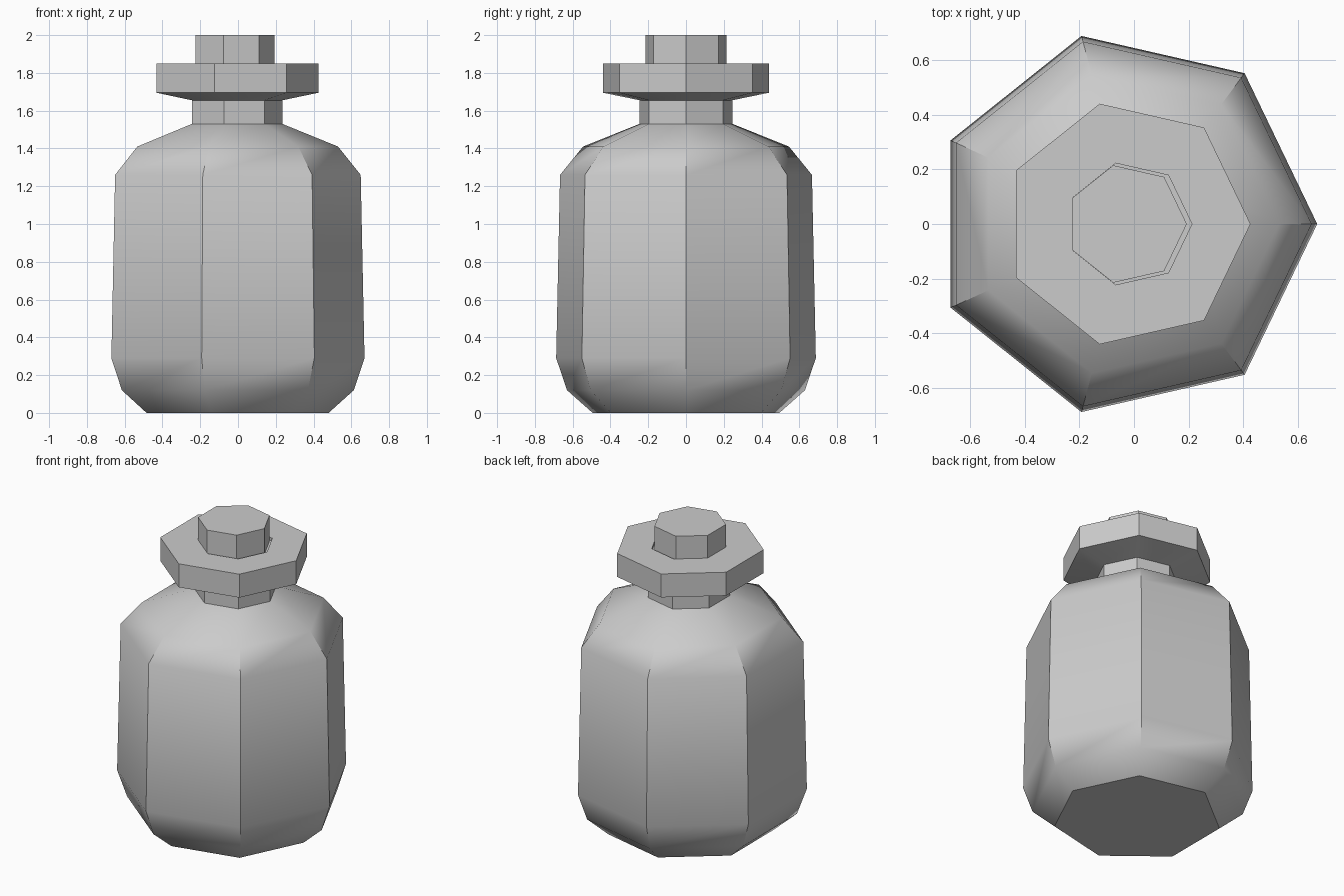
import bpy, bmesh
from math import cos, sin, tau

if "Cube" in bpy.data.objects:
    bpy.data.objects.remove(bpy.data.objects["Cube"])

SIDES = 7


def lathe(name, profile, centre):
    """Stack seven-sided rings from (radius, z) pairs and cap both ends."""
    bm = bmesh.new()
    rings = []
    for r, z in profile:
        cx = centre(r)
        rings.append([bm.verts.new((cx + r * cos(tau * i / SIDES),
                                    r * sin(tau * i / SIDES), z))
                      for i in range(SIDES)])
    for a, b in zip(rings, rings[1:]):
        for i in range(SIDES):
            j = (i + 1) % SIDES
            bm.faces.new((a[i], a[j], b[j], b[i]))
    bm.faces.new(rings[0][::-1])
    bm.faces.new(rings[-1])
    bmesh.ops.recalc_face_normals(bm, faces=bm.faces[:])
    mesh = bpy.data.meshes.new(name)
    bm.to_mesh(mesh)
    bm.free()
    obj = bpy.data.objects.new(name, mesh)
    bpy.context.collection.objects.link(obj)
    # smooth the gentle bends, keep the seven corners crisp
    bpy.ops.object.select_all(action='DESELECT')
    obj.select_set(True)
    bpy.context.view_layer.objects.active = obj
    bpy.ops.object.shade_smooth_by_angle(angle=0.68)
    return obj


# bottle: base, body, shoulder, neck, flared lip and shallow mouth
lathe("bottle", [(0.507, 0), (0.646, 0.12), (0.705, 0.29), (0.684, 1.26),
                 (0.559, 1.41), (0.252, 1.53), (0.252, 1.655),
                 (0.451, 1.695), (0.451, 1.85), (0.228, 1.85), (0.228, 1.83)],
      lambda r: -0.007 - 0.04 * r)

# stopper sitting slightly off centre in the mouth
lathe("stopper", [(0.22, 1.82), (0.22, 2.0)], lambda r: -0.027)
